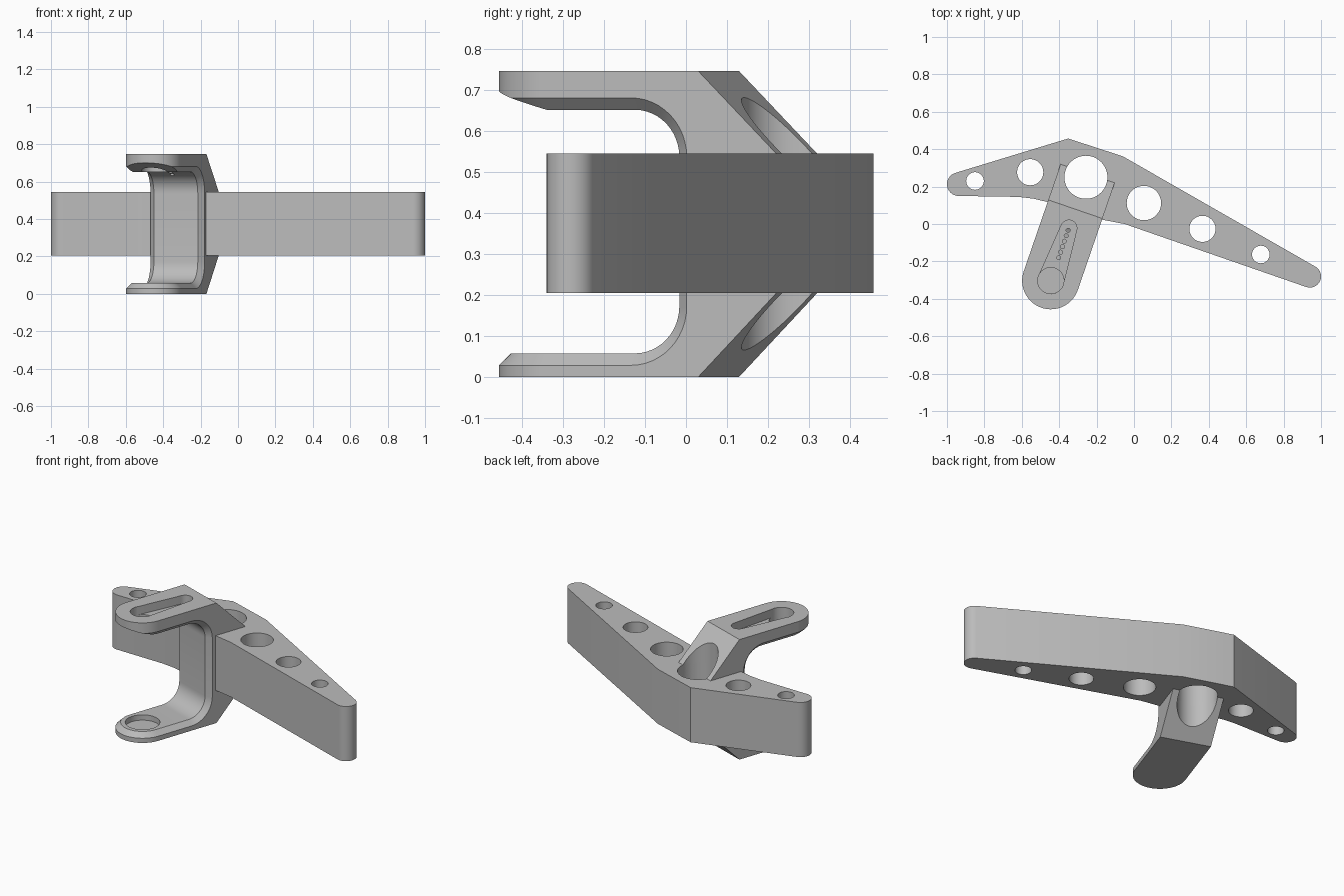
import bpy, bmesh, math
from mathutils import Vector, Matrix

if "Cube" in bpy.data.objects:
    bpy.data.objects.remove(bpy.data.objects["Cube"], do_unlink=True)

grey = bpy.data.materials.new("light grey")
grey.use_nodes = True
grey.diffuse_color = (0.5, 0.5, 0.5, 1)
grey.node_tree.nodes["Principled BSDF"].inputs["Base Color"].default_value = grey.diffuse_color

HEIGHT = 0.747
BAR_LOW, BAR_HIGH = 0.205, 0.545


def arc(cx, cy, r, start, end, steps=16):
    angles = [math.radians(start + (end - start) * i / steps) for i in range(steps + 1)]
    return [(cx + r * math.cos(a), cy + r * math.sin(a)) for a in angles]


def prism(name, outline, low, high, upright=False):
    """Extrude a 2D outline along z, or along y when upright."""
    place = (lambda p, d: (p[0], d, p[1])) if upright else (lambda p, d: (p[0], p[1], d))
    bm = bmesh.new()
    face = bm.faces.new([bm.verts.new(place(p, low)) for p in outline])
    new = bmesh.ops.extrude_face_region(bm, geom=[face])["geom"]
    shift = Vector(place((0, 0), high - low))
    bmesh.ops.translate(bm, vec=shift, verts=[g for g in new if isinstance(g, bmesh.types.BMVert)])
    bmesh.ops.recalc_face_normals(bm, faces=bm.faces)
    mesh = bpy.data.meshes.new(name)
    bm.to_mesh(mesh)
    bm.free()
    obj = bpy.data.objects.new(name, mesh)
    bpy.context.collection.objects.link(obj)
    mesh.materials.append(grey)
    return obj


def activate(obj):
    bpy.ops.object.select_all(action='DESELECT')
    obj.select_set(True)
    bpy.context.view_layer.objects.active = obj


def combine(obj, tool, operation='DIFFERENCE'):
    """Apply a boolean and discard the tool."""
    tool.hide_render = True
    activate(obj)
    mod = obj.modifiers.new("cut", 'BOOLEAN')
    mod.operation, mod.object, mod.solver = operation, tool, 'EXACT'
    bpy.ops.object.modifier_apply(modifier=mod.name)
    bpy.data.objects.remove(tool, do_unlink=True)


def drill(obj, x, y, r, low=-0.1, high=0.9, steps=48):
    combine(obj, prism("drill", arc(x, y, r, 0, 360, steps)[:-1], low, high))


# Bent bar with rounded ends and a row of holes
outline = (arc(-0.937, 0.213, 0.063, 106.6, 270)
           + [(-0.62, 0.145), (-0.54, 0.136), (-0.46, 0.117), (-0.165, 0.022), (-0.05, 0.0)]
           + arc(0.94, -0.28, 0.06, -109, 59.6)
           + [(-0.06, 0.362), (-0.352, 0.457)])
bar = prism("bar", outline, BAR_LOW, BAR_HIGH)
BORE = (-0.257, 0.25, 0.115)
for hole in [(-0.85, 0.23, 0.047), (-0.555, 0.277, 0.07), BORE,
             (0.053, 0.112, 0.092), (0.366, -0.026, 0.07), (0.678, -0.163, 0.047)]:
    drill(bar, *hole)

# C-shaped bracket, built along local x with its tip centre at the origin
WEB, FILLET, LOWER, UPPER = 0.346, 0.115, 0.058, 0.652
side = ([(-0.3, 0), (0.404, 0), (0.606, BAR_LOW), (0.606, BAR_HIGH), (0.404, HEIGHT),
         (-0.3, HEIGHT), (-0.3, UPPER)]
        + arc(WEB - FILLET, UPPER - FILLET, FILLET, 90, 0, 12)
        + arc(WEB - FILLET, LOWER + FILLET, FILLET, 0, -90, 12)
        + [(-0.3, LOWER)])
bracket = prism("bracket", side, -0.2, 0.2, upright=True)
R = 0.153
plan = arc(0, 0, R, 90, 270, 32) + [(0.8, -R), (0.8, R)]
combine(bracket, prism("plan", plan, -0.2, 1), 'INTERSECT')

# Chamfer running around the inside edge of the C
bm = bmesh.new()
bm.from_mesh(bracket.data)
rim = [e for e in bm.edges if e.is_manifold and e.calc_face_angle() > math.radians(50)
       and all(0.02 < v.co.z < 0.72 and v.co.x < 0.38 for v in e.verts)]
bmesh.ops.bevel(bm, geom=rim, offset=0.029, segments=1, affect='EDGES', clamp_overlap=False)
bm.to_mesh(bracket.data)
bm.free()

# Sloped lead-in under the upper tip
ramp = [(-0.3, 0.5), (0.01, 0.5), (0.01, UPPER - 0.002), (-0.15, 0.7), (-0.3, 0.7)]
combine(bracket, prism("ramp", ramp, -0.3, 0.3, upright=True))

# Tapered slot with a through hole and small graded holes in its floor
SLOT = 0.297
slot = arc(0, 0, 0.07, 95, 265, 24) + arc(SLOT, 0, 0.043, -85, 85, 16)
combine(bracket, prism("slot", slot, 0.695, 0.9))
drill(bracket, 0, 0, 0.07, 0.4, 0.9)
for i in range(6):
    drill(bracket, 0.13 + i * 0.031, 0, 0.011, 0.6, 0.9, 12)

# Round pocket in the lower arm
drill(bracket, 0, 0, 0.098, 0.025, 0.3)

# Swing the bracket into place, then run the main bore through it
bracket.data.transform(Matrix.Translation((-0.445, -0.303, 0)) @ Matrix.Rotation(math.radians(71), 4, 'Z'))
drill(bracket, *BORE)

for obj in (bar, bracket):
    activate(obj)
    bpy.ops.object.shade_smooth_by_angle(angle=math.radians(25))
